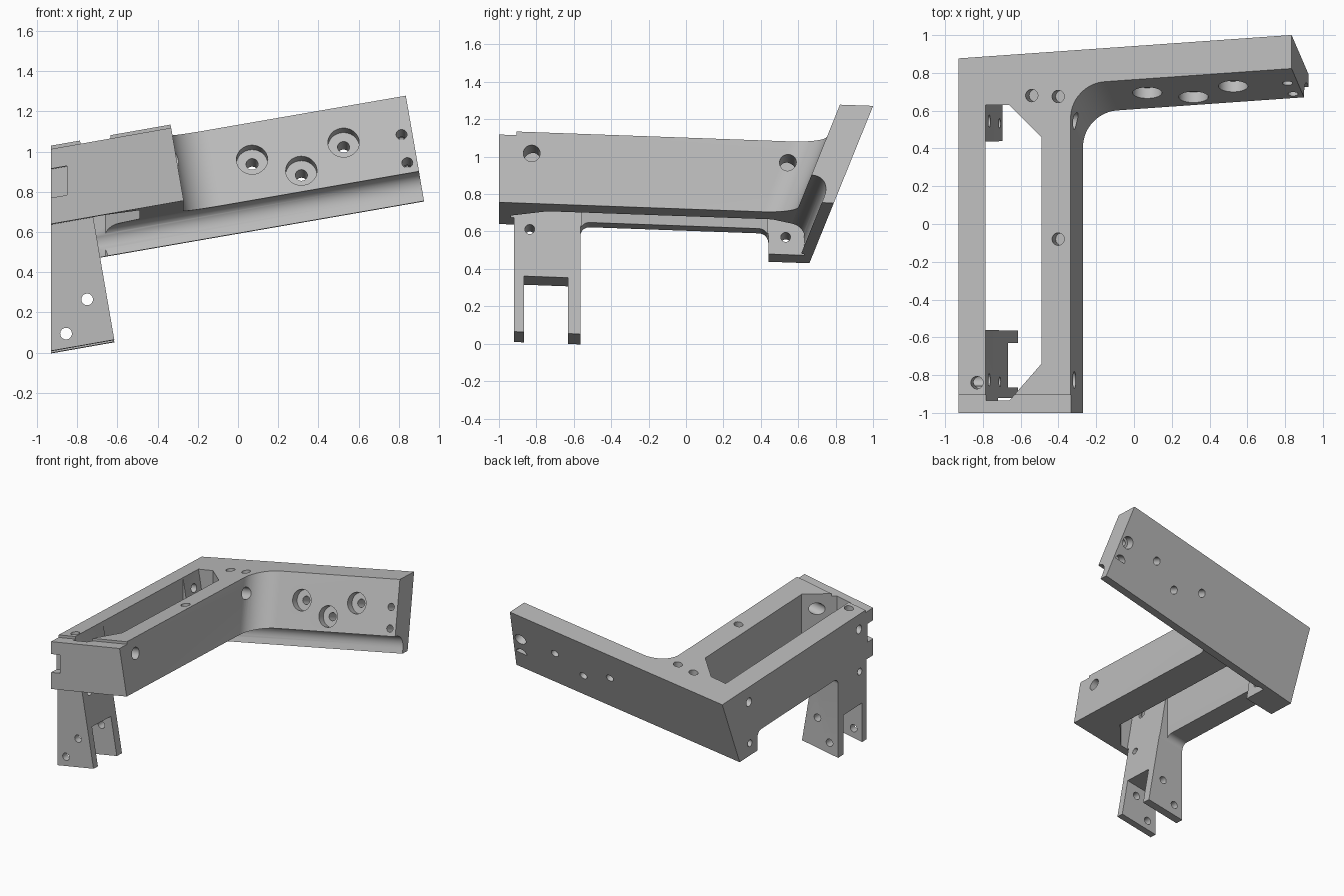
import bpy, bmesh, math
from mathutils import Vector

if "Cube" in bpy.data.objects:
    bpy.data.objects.remove(bpy.data.objects["Cube"], do_unlink=True)

SLOPE, FALL, LEAN = 0.176, 0.036, 0.405    # tilt along x, drop along y, plate lean
H, FOOT_DROP = 0.393, -0.15                # slab height, depth of plate below slab
LEFT = -0.93

grey = bpy.data.materials.new("plain_grey")
grey.use_nodes = True
colour = (0.5, 0.5, 0.5, 1)
grey.diffuse_color = colour
grey.node_tree.nodes["Principled BSDF"].inputs["Base Color"].default_value = colour


def base(x):
    return 0.64 + SLOPE * (x - LEFT)


def point(x, y, w):
    """Point at height w above the tilted underside of the slab."""
    return Vector((x, y, base(x) - FALL * (y + 1) + w))


def plate_y(x, w, o=0.0):
    """y on the leaning plate; o is the distance behind its front face."""
    return (0.824 + o + LEAN * (base(x) + w - FALL - 1.28)) / (1 + LEAN * FALL)


def slant(x, w):
    return x - 0.167 * w


def arc(n=10):
    return [math.radians(90) * i / n for i in range(n + 1)]


def finish(name, bm):
    bmesh.ops.recalc_face_normals(bm, faces=bm.faces)
    mesh = bpy.data.meshes.new(name)
    bm.to_mesh(mesh)
    bm.free()
    obj = bpy.data.objects.new(name, mesh)
    bpy.context.collection.objects.link(obj)
    mesh.materials.append(grey)
    return obj


def loft(name, first, last):
    bm = bmesh.new()
    a = [bm.verts.new(p) for p in first]
    b = [bm.verts.new(p) for p in last]
    bm.faces.new(a)
    bm.faces.new(b[::-1])
    for i in range(len(a)):
        j = (i + 1) % len(a)
        bm.faces.new((a[i], a[j], b[j], b[i]))
    return finish(name, bm)


def skew_box(x0, x1, y0, y1, w0, w1):
    ring = [(x0, y0), (x1, y0), (x1, y1), (x0, y1)]
    return loft("cutter", *[[point(x, y, w) for x, y in ring] for w in (w0, w1)])


def cylinder(start, direction, length, radius):
    bm = bmesh.new()
    bmesh.ops.create_cone(bm, cap_ends=True, segments=28, radius1=radius,
                          radius2=radius, depth=length)
    d = Vector(direction).normalized()
    bmesh.ops.rotate(bm, verts=bm.verts, matrix=d.to_track_quat('Z', 'Y').to_matrix())
    bmesh.ops.translate(bm, verts=bm.verts, vec=Vector(start) + d * length / 2)
    return finish("cutter", bm)


# Slab: long frame bar with the leaning plate, rounded inner corner
def slab_ring(w, r=0.18):
    xr, xe = slant(-0.27, w), slant(0.9, w)
    ring = [(LEFT, -1), (xr, -1)]
    for t in arc(14):
        x = xr + r * (1 - math.cos(t))
        ring.append((x, plate_y(x, w) - r * (1 - math.sin(t))))
    ring += [(xe, plate_y(xe, w)), (xe, plate_y(xe, w, 0.18)),
             (LEFT, plate_y(LEFT, w, 0.18))]
    return [point(x, y, w) for x, y in ring]


slab = loft("frame_and_plate", slab_ring(0), slab_ring(H))

# Lower strip of the plate with a cove under the lip
R = 0.115
cove = [(0.18, 0), (0.18, FOOT_DROP), (R, FOOT_DROP)]
cove += [(R * math.sin(t), R * (math.cos(t) - 1)) for t in reversed(arc())]


def strip_ring(x_end):
    return [point(slant(x_end, w), plate_y(slant(x_end, w), w, o), w) for o, w in cove]


strip = loft("plate_lower_strip", strip_ring(-0.72), strip_ring(0.9))

# Forked leg and rear foot, each with a fillet into the side wall
f = 0.05
leg_side = [(-0.92, -0.628), (-0.92, 0)]
leg_side += [(-0.515 - f * math.sin(t), f * (math.cos(t) - 1)) for t in arc(8)]
leg_side += [(-0.565, -0.628)]
leg = loft("forked_leg", [point(LEFT, y, w) for y, w in leg_side],
           [point(slant(-0.72, w), y, w) for y, w in leg_side])

foot_side = [(0.39 + f * math.sin(t), f * (math.cos(t) - 1)) for t in arc(8)]
foot_side += [(0.44, FOOT_DROP)]


def foot_ring(x_of):
    ring = [point(x_of(w), y, w) for y, w in foot_side]
    return ring + [point(x_of(w), plate_y(x_of(w), w, 0.18), w) for w in (FOOT_DROP, 0)]


foot = loft("rear_foot", foot_ring(lambda w: LEFT), foot_ring(lambda w: slant(-0.72, w)))


# Opening through the bar with cut corners on one side
def opening_ring(w):
    xl = slant(-0.72, w)
    ring = [(xl, -0.935), (-0.66, -0.935), (-0.49, -0.74), (-0.49, 0.46),
            (-0.66, 0.63), (xl, 0.63)]
    return [point(x, y, w) for x, y in ring]


opening = loft("cutter", opening_ring(-0.3), opening_ring(0.5))
middle = skew_box(-0.785, -0.6, -0.56, 0.437, -0.3, 0.5)
step = skew_box(-1.2, 0, -1.2, -0.905, H - 0.02, 0.6)
notch = skew_box(-1.1, -0.85, -1.1, -0.93, 0.13, 0.275)
fork = skew_box(-1.2, -0.4, -0.865, -0.63, -1, -0.32)

# Blind holes in the top face
top_holes = []
for x, y in [(-0.55, 0.68), (-0.41, 0.675), (-0.41, -0.08), (-0.84, -0.84)]:
    top_holes.append(cylinder(point(x, y, H + 0.05), (SLOPE, 0, -1), 0.16, 0.033))

# Cross holes through the bar and the side wall
along = (1, 0, SLOPE)
side_holes = []
for y, z in [(-0.825, 1.02), (0.545, 0.97)]:
    side_holes.append(cylinder((-0.62, y, z - 0.056), along, 0.6, 0.045))
    side_holes.append(cylinder((-1.05, y, z - 0.132), along, 0.4, 0.033))
leg_holes = [cylinder((-1.05, -0.835, 0.552), along, 0.6, 0.026)]
foot_holes = [cylinder((-1.05, 0.533, 0.51), along, 0.6, 0.026)]

# Pin holes through both prongs
for x, z in [(-0.855, 0.095), (-0.75, 0.265)]:
    leg_holes.append(cylinder((x, -1.1, z), (0, 1, 0), 0.8, 0.029))

# Plate holes: three counterbored from the front, two from the back
inward = Vector((0, 1, -LEAN)).normalized()
plate_holes = []


def plate_hole(x, z, bore, hole, from_back):
    p = Vector((x, 0.824 + LEAN * (z - 1.28), z))
    plate_holes.append(cylinder(p - inward * 0.1, inward, 0.5, hole))
    start = 0.1 if from_back else -0.1
    plate_holes.append(cylinder(p + inward * start, inward, 0.16, bore))


for x, z in [(0.07, 0.96), (0.315, 0.905), (0.525, 1.045)]:
    plate_hole(x, z, 0.078, 0.03, False)
for x, z in [(0.813, 1.085), (0.842, 0.945)]:
    plate_hole(x, z, 0.046, 0.027, True)

# Apply the cuts to each part
cuts = {
    slab: [opening, middle, step, notch] + top_holes + side_holes + plate_holes,
    strip: [opening],
    leg: [middle, fork] + leg_holes,
    foot: [middle] + foot_holes,
}
for part, cutters in cuts.items():
    bpy.ops.object.select_all(action='DESELECT')
    part.select_set(True)
    bpy.context.view_layer.objects.active = part
    for cutter in cutters:
        mod = part.modifiers.new("cut", 'BOOLEAN')
        mod.operation, mod.solver, mod.object = 'DIFFERENCE', 'EXACT', cutter
        bpy.ops.object.modifier_apply(modifier=mod.name)
    bpy.ops.object.shade_smooth_by_angle(angle=math.radians(25))

for obj in {c for group in cuts.values() for c in group}:
    bpy.data.objects.remove(obj, do_unlink=True)
